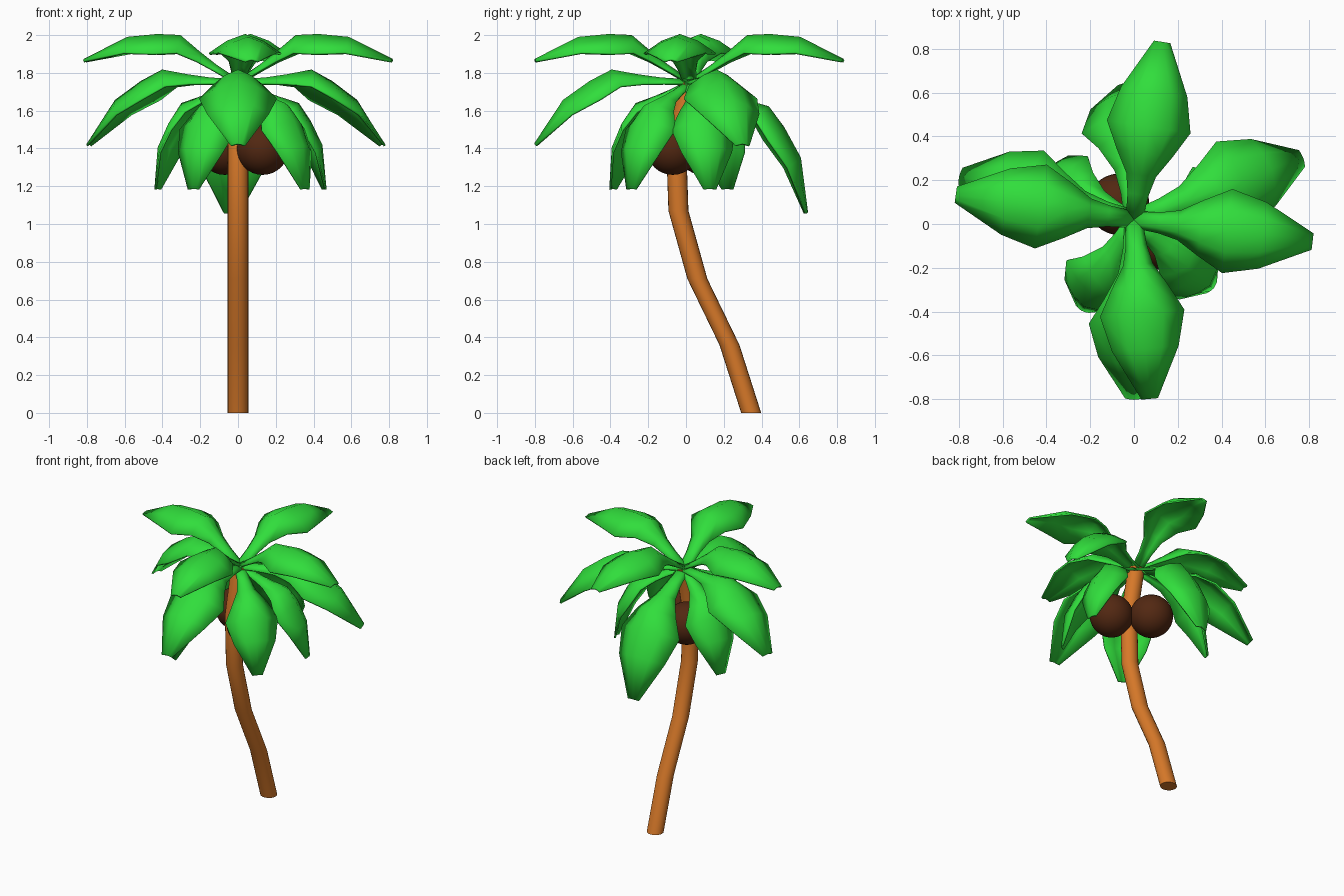
import bpy, bmesh, math
from mathutils import Matrix, Vector

cube = bpy.data.objects.get("Cube")
if cube:
    bpy.data.objects.remove(cube)


def material(name, rgb):
    mat = bpy.data.materials.new(name)
    mat.use_nodes = True
    mat.diffuse_color = (*rgb, 1)
    bsdf = mat.node_tree.nodes["Principled BSDF"]
    bsdf.inputs["Base Color"].default_value = (*rgb, 1)
    bsdf.inputs["Roughness"].default_value = 0.8
    return mat


GREEN = material("leaf green", (0.03, 0.73, 0.045))
BARK = material("bark orange brown", (0.68, 0.19, 0.022))
HUSK = material("coconut dark brown", (0.085, 0.021, 0.006))


def make_object(name, bm, mat, sharp=50):
    bmesh.ops.recalc_face_normals(bm, faces=bm.faces)
    mesh = bpy.data.meshes.new(name)
    bm.to_mesh(mesh)
    bm.free()
    mesh.materials.append(mat)
    obj = bpy.data.objects.new(name, mesh)
    bpy.context.collection.objects.link(obj)
    bpy.ops.object.select_all(action='DESELECT')
    obj.select_set(True)
    bpy.context.view_layer.objects.active = obj
    bpy.ops.object.shade_smooth_by_angle(angle=math.radians(sharp))
    return obj


def bridge(bm, rows, closed):
    for a, b in zip(rows, rows[1:]):
        n = len(a)
        for i in range(n if closed else n - 1):
            j = (i + 1) % n
            bm.faces.new((a[i], a[j], b[j], b[i]))


# Trunk: level rings along a bent path (y, z)
TRUNK_PATH = [(0.345, 0), (0.23, 0.36), (0.06, 0.71), (-0.04, 1.07), (-0.052, 1.42), (0.02, 1.75)]
SIDES = 20
bm = bmesh.new()
rings = []
for y, z in TRUNK_PATH:
    angles = [2 * math.pi * i / SIDES for i in range(SIDES)]
    rings.append([bm.verts.new((0.055 * math.cos(a), y + 0.053 * math.sin(a), z)) for a in angles])
bridge(bm, rings, True)
bm.faces.new(rings[0])
bm.faces.new(rings[-1])
make_object("trunk", bm, BARK)

# Coconuts on either side of the trunk
for name, spot in (("coconut_front", (0.13, -0.07, 1.4)), ("coconut_back", (-0.07, 0.09, 1.4))):
    bm = bmesh.new()
    bmesh.ops.create_uvsphere(bm, u_segments=32, v_segments=16, radius=0.14,
                              matrix=Matrix.Translation(spot))
    make_object(name, bm, HUSK)

# Leaf stations: distance out, height of midrib, half width, droop of the edges
LEAF = [(0, 0, 0.035, 0.02), (0.12, 0.08, 0.045, 0.03), (0.21, 0.15, 0.065, 0.05),
        (0.31, 0.235, 0.125, 0.09), (0.43, 0.24, 0.19, 0.1), (0.59, 0.225, 0.15, 0.08),
        (0.82, 0.11, 0.035, 0.01)]
ACROSS = [-1, -0.5, 0, 0.5, 1]
CROWN = Vector((0, 0.02, 1.76))


def leaf(name, azimuth, pitch, scale):
    bm = bmesh.new()
    rows = [[bm.verts.new((r, t * w, z - d * abs(t) ** 1.5)) for t in ACROSS]
            for r, z, w, d in LEAF]
    bridge(bm, rows, False)
    bm.transform(Matrix.Translation(CROWN)
                 @ Matrix.Rotation(math.radians(azimuth), 4, 'Z')
                 @ Matrix.Rotation(math.radians(pitch), 4, 'Y')
                 @ Matrix.Scale(scale, 4))
    obj = make_object(name, bm, GREEN)
    solid = obj.modifiers.new("thickness", 'SOLIDIFY')
    solid.thickness = 0.012
    solid.offset = 0


# Crown tiers: pitch, scale and the azimuth of every leaf
TIERS = {
    "top_leaf": (0, 1.0, (-7, 81, 172, -85)),
    "middle_leaf": (30, 1.07, (20, 166, -90)),
    "lower_leaf": (58, 0.9, (13, 155, -120, -41)),
    "back_leaf": (56, 1.13, (93,)),
}
for name, (pitch, scale, azimuths) in TIERS.items():
    for i, azimuth in enumerate(azimuths):
        leaf(f"{name}_{i + 1}", azimuth, pitch, scale)
